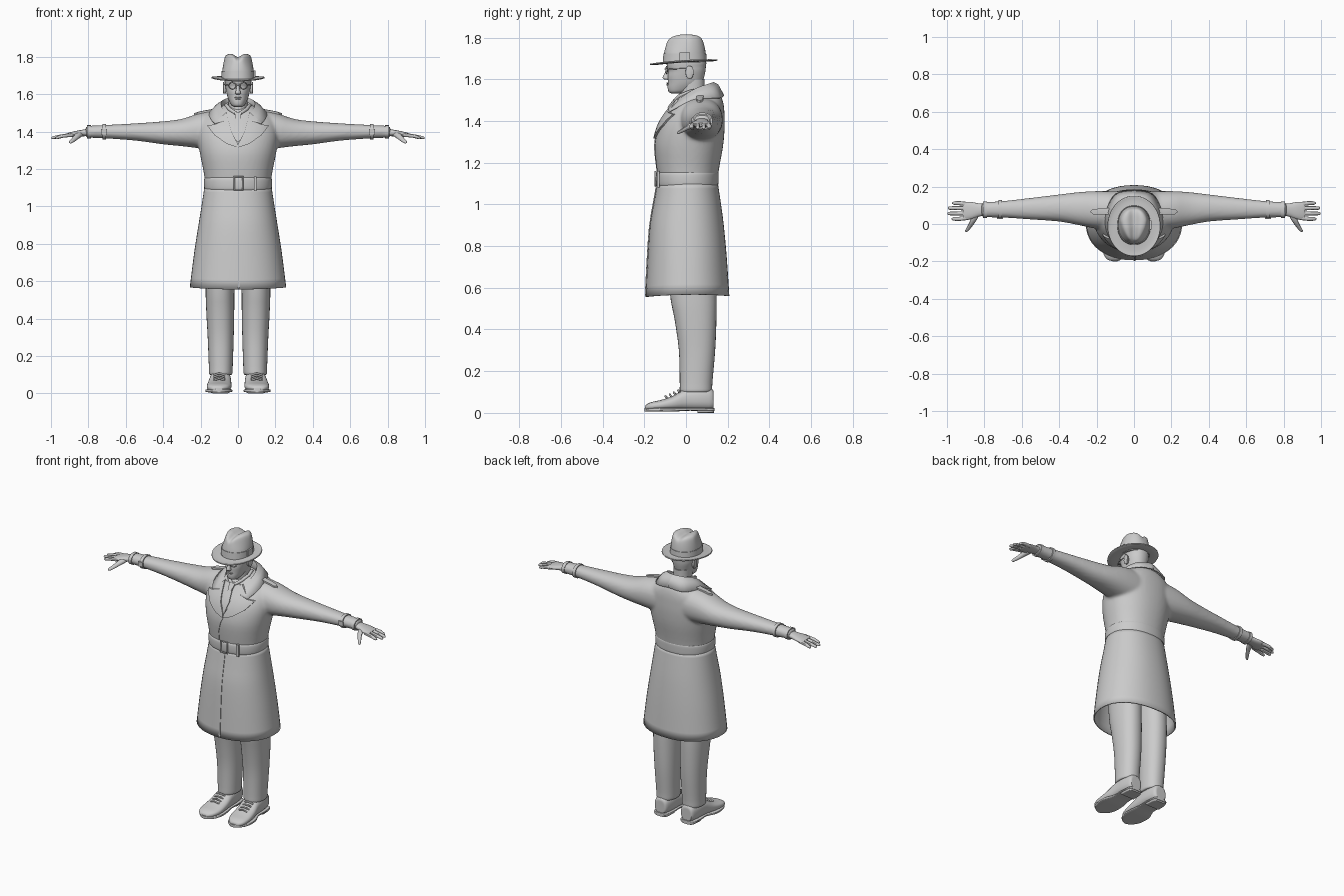
import bpy, bmesh, math
from mathutils import Vector
from mathutils.bvhtree import BVHTree

grey = bpy.data.materials.new("plain grey")
grey.diffuse_color = (0.6, 0.6, 0.6, 1)


def finish(name, bm, mirror=False, solid=0, angle=40):
    bmesh.ops.recalc_face_normals(bm, faces=bm.faces)
    me = bpy.data.meshes.new(name)
    bm.to_mesh(me)
    bm.free()
    ob = bpy.data.objects.new(name, me)
    bpy.context.collection.objects.link(ob)
    me.materials.append(grey)
    bpy.ops.object.select_all(action='DESELECT')
    ob.select_set(True)
    bpy.context.view_layer.objects.active = ob
    bpy.ops.object.shade_smooth_by_angle(angle=math.radians(angle))
    if solid:
        ob.modifiers.new("thickness", 'SOLIDIFY').thickness = solid
    if mirror:
        ob.modifiers.new("mirror", 'MIRROR')
    return ob


def smooth_rows(rows, k):
    """Catmull-Rom interpolation between section rows."""
    out = []
    for i in range(len(rows) - 1):
        p = [rows[max(i - 1, 0)], rows[i], rows[i + 1], rows[min(i + 2, len(rows) - 1)]]
        for j in range(k):
            t = j / k
            out.append([b + .5 * t * (c - a + t * (2*a - 5*b + 4*c - d + t * (3*(b - c) + d - a)))
                        for a, b, c, d in zip(*p)])
    return out + [rows[-1]]


def loft_bm(bm, rows, axis='z', n=32, power=2.2, k=3, caps=True, deform=None):
    """Rows are (position, a_min, a_max, b_min, b_max) along the axis."""
    rings = []
    for t, a0, a1, b0, b1 in smooth_rows(rows, k):
        ring = []
        for i in range(n):
            c, s = math.cos(2*math.pi*i/n), math.sin(2*math.pi*i/n)
            a = (a0+a1)/2 + (a1-a0)/2 * math.copysign(abs(c)**(2/power), c)
            b = (b0+b1)/2 + (b1-b0)/2 * math.copysign(abs(s)**(2/power), s)
            co = {'z': (a, b, t), 'x': (t, a, b), 'y': (a, t, b)}[axis]
            ring.append(bm.verts.new(deform(*co) if deform else co))
        rings.append(ring)
    for r, q in zip(rings, rings[1:]):
        for i in range(n):
            bm.faces.new((r[i], r[(i+1) % n], q[(i+1) % n], q[i]))
    if caps:
        bm.faces.new(rings[0])
        bm.faces.new(rings[-1])
    return bm


def loft(name, rows, mirror=False, solid=0, **kw):
    return finish(name, loft_bm(bmesh.new(), rows, **kw), mirror, solid)


def tube(name, paths, r, mirror=False, cyclic=False):
    """Round rods along point paths."""
    cu = bpy.data.curves.new(name, 'CURVE')
    cu.dimensions, cu.bevel_depth, cu.bevel_resolution = '3D', r, 2
    cu.use_fill_caps = True
    for path in paths:
        sp = cu.splines.new('POLY')
        sp.points.add(len(path) - 1)
        for p, co in zip(sp.points, path):
            p.co = (*co, 1)
        sp.use_cyclic_u = cyclic
    ob = bpy.data.objects.new(name, cu)
    bpy.context.collection.objects.link(ob)
    cu.materials.append(grey)
    if mirror:
        ob.modifiers.new("mirror", 'MIRROR')


def surface(ob):
    return BVHTree.FromObject(ob, bpy.context.evaluated_depsgraph_get())


def plate(name, pts, tree, off, axis='y', mirror=False):
    """Flat outline laid over a surface, from the front (y) or from above (z)."""
    bm = bmesh.new()
    d = Vector((0, 1, 0)) if axis == 'y' else Vector((0, 0, -1))
    bm.faces.new([bm.verts.new((a, -1, b) if axis == 'y' else (a, b, 3)) for a, b in pts])
    bmesh.ops.triangulate(bm, faces=bm.faces)
    bmesh.ops.subdivide_edges(bm, edges=bm.edges, cuts=7, use_grid_fill=True)
    for v in bm.verts:
        hit = tree.ray_cast(v.co, d)[0] or tree.find_nearest(v.co)[0]
        v.co = hit - d * off
    bmesh.ops.recalc_face_normals(bm, faces=bm.faces)
    res = bmesh.ops.extrude_face_region(bm, geom=bm.faces[:])
    for v in res['geom']:
        if isinstance(v, bmesh.types.BMVert):
            v.co += d * (off + .003)
    return finish(name, bm, mirror)


def box(name, x, y, z, mirror=False):
    bm = bmesh.new()
    bmesh.ops.create_cube(bm, size=1)
    for v in bm.verts:
        v.co = [(lo+hi)/2 + c*(hi-lo) for c, (lo, hi) in zip(v.co, (x, y, z))]
    return finish(name, bm, mirror)


# Coat: body and sleeves blended into one skin
bm = loft_bm(bmesh.new(), [(1.1, -.172, .172, -.13, .148), (1.18, -.183, .183, -.142, .16),
             (1.28, -.203, .203, -.15, .178), (1.36, -.215, .215, -.135, .185),
             (1.42, -.212, .212, -.108, .185), (1.47, -.195, .195, -.07, .182),
             (1.515, -.13, .13, -.035, .17), (1.545, -.07, .07, 0, .14)], n=48)
arm = [(.1, -.03, .175, 1.3, 1.515), (.2, -.025, .176, 1.31, 1.5), (.3, -.005, .17, 1.322, 1.468),
       (.4, .013, .158, 1.332, 1.455), (.55, .024, .14, 1.352, 1.444),
       (.7, .034, .123, 1.363, 1.436), (.815, .036, .117, 1.368, 1.43)]
for s in (1, -1):
    loft_bm(bm, arm, axis='x', deform=lambda x, y, z, s=s: (s * x, y, z))
coat = finish("coat_upper", bm)
re = coat.modifiers.new("blend", 'REMESH')
re.mode, re.voxel_size, re.use_smooth_shade = 'VOXEL', .009, True
sm = coat.modifiers.new("soften", 'SMOOTH')
sm.factor, sm.iterations = .5, 6

skirt = loft("coat_skirt", [(1.1, -.172, .172, -.13, .145), (1.0, -.187, .187, -.148, .16),
             (.9, -.203, .203, -.165, .173), (.75, -.226, .226, -.176, .187),
             (.558, -.25, .25, -.186, .2)], n=48, caps=False, solid=-.008,
             deform=lambda x, y, z: (x, y, z + (1.1 - z) * (.06 * x * x / .06 * .25 + .02 * y)))
front, lower = surface(coat), surface(skirt)

# Belt, buckle and keeper loop
loft("belt", [(1.084, -.17, .17, -.132, .146), (1.09, -.179, .179, -.141, .154),
     (1.12, -.182, .182, -.144, .156), (1.15, -.18, .18, -.142, .156),
     (1.156, -.17, .17, -.132, .15)], n=48)
tube("buckle", [[(-.02, -.147, 1.088), (.025, -.147, 1.088), (.025, -.147, 1.158), (-.02, -.147, 1.158)]],
     .005, cyclic=True)
box("belt_loop", (.085, .1), (-.14, -.128), (1.082, 1.16))

# Shirt, tie, lapels and front seams
plate("shirt", [(-.06, 1.5), (.06, 1.5), (.055, 1.43), (0, 1.34), (-.055, 1.43)], front, .003)
plate("tie", [(-.012, 1.475), (.012, 1.475), (.022, 1.41), (.004, 1.34), (-.004, 1.34), (-.022, 1.41)], front, .009)
plate("tie_knot", [(-.02, 1.505), (.02, 1.505), (.011, 1.465), (-.011, 1.465)], front, .016)
plate("lapel", [(.062, 1.505), (.105, 1.465), (.12, 1.44), (.165, 1.432), (.125, 1.38), (.06, 1.335), (.002, 1.315),
      (.004, 1.34), (.035, 1.4)], front, .011, mirror=True)
plate("front_edge", [(.0, 1.33), (.007, 1.33), (-.018, 1.28), (-.034, 1.22), (-.037, 1.16), (-.045, 1.16),
      (-.041, 1.22), (-.026, 1.28)], front, .004)
plate("skirt_edge", [(0, 1.08), (.008, 1.08), (.008, .562), (0, .562)], lower, .004)
plate("epaulette", [(.135, .05), (.135, .085), (.22, .08), (.235, .066), (.22, .052)], front, .01, 'z', True)
tube("shirt_collar", [[(.012, -.052, 1.497), (.045, -.03, 1.52), (.062, .02, 1.54), (.05, .07, 1.55)]], .01, True)

# Turned-up collar: neck edge, top fold, outer edge (half, mirrored)
tracks = [[(0, .11, 1.53), (.055, .09, 1.52), (.075, .03, 1.51), (.065, -.02, 1.485), (.04, -.06, 1.45)],
          [(0, .132, 1.587), (.06, .105, 1.578), (.09, .045, 1.556), (.08, -.02, 1.515), (.05, -.072, 1.46)],
          [(0, .155, 1.575), (.08, .13, 1.563), (.118, .05, 1.54), (.105, -.025, 1.5), (.075, -.085, 1.457)],
          [(0, .184, 1.522), (.1, .162, 1.512), (.152, .06, 1.507), (.15, -.03, 1.475), (.125, -.088, 1.445)]]
bm = bmesh.new()
grid = [[bm.verts.new(p) for p in smooth_rows(t, 4)] for t in tracks]
for a, b in zip(grid, grid[1:]):
    for i in range(len(a) - 1):
        bm.faces.new((a[i], a[i+1], b[i+1], b[i]))
finish("collar", bm, True, .007)

# Cuff straps
for i, (x, y0, y1, z0, z1) in enumerate([(.715, .029, .127, 1.358, 1.441), (.797, .032, .121, 1.364, 1.434)]):
    loft("cuff_strap_%d" % i, [(x - .01, y0, y1, z0, z1), (x + .01, y0, y1, z0, z1)], axis='x', mirror=True, k=1)
box("cuff_buckle", (.7, .732), (.026, .034), (1.385, 1.415), True)

# Hands
loft("palm", [(.79, .045, .107, 1.375, 1.418), (.83, .04, .11, 1.375, 1.41), (.87, .026, .118, 1.372, 1.403),
     (.905, .022, .118, 1.37, 1.394), (.915, .03, .112, 1.373, 1.39)], axis='x', n=20, mirror=True)
for i, (y, tip) in enumerate([(.033, .975), (.058, .998), (.083, .995), (.106, .972)]):
    d = (y - .07) * .15
    loft("finger_%d" % i, [(.885, y-.011, y+.011, 1.372, 1.393), (.935, y+d-.011, y+d+.011, 1.367, 1.387),
         (tip - .01, y+d-.009, y+d+.009, 1.36, 1.376), (tip, y+d-.003, y+d+.003, 1.364, 1.37)],
         axis='x', n=10, mirror=True)
loft("thumb", [(.055, .825, .865, 1.372, 1.4), (.02, .842, .875, 1.362, 1.39), (-.015, .867, .892, 1.346, 1.367),
     (-.037, .885, .904, 1.337, 1.352), (-.042, .893, .901, 1.34, 1.346)], axis='y', n=12, mirror=True)

# Trousers
loft("trouser_leg", [(1.0, .005, .165, -.1, .13), (.6, .018, .173, -.08, .146), (.45, .02, .17, -.055, .146),
     (.3, .023, .162, -.034, .14), (.15, .028, .156, -.03, .127), (.108, .03, .155, -.03, .125),
     (.1, .036, .15, -.024, .118)], mirror=True)

# Shoes: upper, sole, heel and laces
loft("shoe", [(.132, .07, .12, .03, .09), (.125, .052, .136, .015, .115), (.07, .04, .148, .012, .125),
     (.0, .037, .152, .012, .118), (-.06, .035, .162, .012, .083), (-.12, .036, .167, .012, .062),
     (-.165, .05, .161, .012, .052), (-.19, .075, .142, .014, .04), (-.196, .09, .125, .018, .03)],
     axis='y', power=2.5, mirror=True)
sole = [(.137, .07), (.125, .048), (.06, .04), (0, .042), (-.06, .033), (-.12, .031), (-.165, .045), (-.19, .07), (-.2, .09)]
loft("sole", [(y, x, .19 + (.014 if y < -.03 else 0) - x, .006 if y < -.03 else .01, .024) for y, x in sole],
     axis='y', power=5, mirror=True)
loft("heel", [(.134, .07, .12, 0, .02), (.12, .05, .14, 0, .02), (.055, .045, .145, 0, .02)],
     axis='y', power=5, mirror=True)
tube("laces", [[(.07, y, z - .008), (.1, y - .008, z + .002), (.13, y, z - .008)]
     for y, z in ((-.03, .106), (-.05, .096), (-.07, .086), (-.09, .078))], .005, True)

# Head, with the brow, eye sockets, jaw and chin shaped in the section rows
loft("neck", [(1.46, -.06, .06, -.035, .1), (1.53, -.052, .052, -.03, .09), (1.6, -.053, .053, -.03, .09)])
loft("head", [(1.532, -.018, .018, -.07, -.035), (1.54, -.034, .034, -.083, .01), (1.56, -.046, .046, -.088, .05),
     (1.585, -.056, .056, -.087, .078), (1.615, -.063, .063, -.088, .088), (1.64, -.068, .068, -.084, .093),
     (1.66, -.07, .07, -.091, .095), (1.69, -.071, .071, -.09, .095), (1.74, -.05, .05, -.06, .06)], n=40)
loft("nose", [(1.598, -.009, .009, -.1, -.08), (1.604, -.015, .015, -.11, -.08), (1.613, -.013, .013, -.111, -.08),
     (1.635, -.008, .008, -.1, -.08), (1.655, -.007, .007, -.094, -.08)], n=16)
for nm, z, w in (("upper_lip", 1.582, .021), ("lower_lip", 1.574, .017)):
    loft(nm, [(-w, -.084, -.076, z-.001, z+.001), (0, -.094, -.078, z-.004, z+.004), (w, -.084, -.076, z-.001, z+.001)],
         axis='x', n=10)
loft("ear", [(.064, .0, .03, 1.605, 1.66), (.077, -.002, .036, 1.602, 1.665), (.081, .008, .036, 1.61, 1.662)],
     axis='x', n=18, mirror=True)

# Round glasses
ring = [(.03 + .02 * math.cos(a * math.pi / 12), -.097 + .008 * (math.cos(a * math.pi / 12) + 1) / 2,
         1.645 + .017 * math.sin(a * math.pi / 12)) for a in range(24)]
tube("glasses_rim", [ring], .0022, True, True)
tube("glasses_arms", [[(.05, -.088, 1.648), (.07, -.06, 1.65), (.077, .01, 1.652)],
     [(0, -.101, 1.65), (.01, -.097, 1.648)]], .0022, True)


# Hat: creased crown, band and curved brim
def crease(x, y, z):
    h = max(0, min(1, (z - 1.72) / .08))
    pinch = 1 - .3 * h * max(0, min(1, (.02 - y) / .1))
    return x * pinch, y, z - .02 * h * math.exp(-(x / .026) ** 2) - .12 * h * max(0, -.02 - y)


def curl(x, y, z):
    return x, y, z + .065 * y + .5 * x * x * max(0, math.hypot(x, y) / .14 - .3)


loft("hat_crown", [(1.68, -.086, .086, -.108, .096), (1.73, -.084, .084, -.105, .094), (1.775, -.078, .078, -.098, .088),
     (1.803, -.07, .07, -.09, .079), (1.814, -.055, .055, -.07, .06), (1.818, -.03, .03, -.04, .032),
     (1.819, -.004, .004, -.008, .002)], n=48, deform=crease)
loft("hat_band", [(1.686, -.089, .089, -.111, .099), (1.724, -.087, .087, -.108, .097)], n=48, k=1)
box("hat_bow", (.084, .094), (-.03, .02), (1.69, 1.728))
loft("hat_brim", [(1.688, -.07, .07, -.09, .08), (1.685, -.1, .1, -.12, .105), (1.684, -.125, .125, -.15, .13),
     (1.686, -.14, .14, -.172, .15)], n=48, power=2, caps=False, solid=.006, deform=curl)
